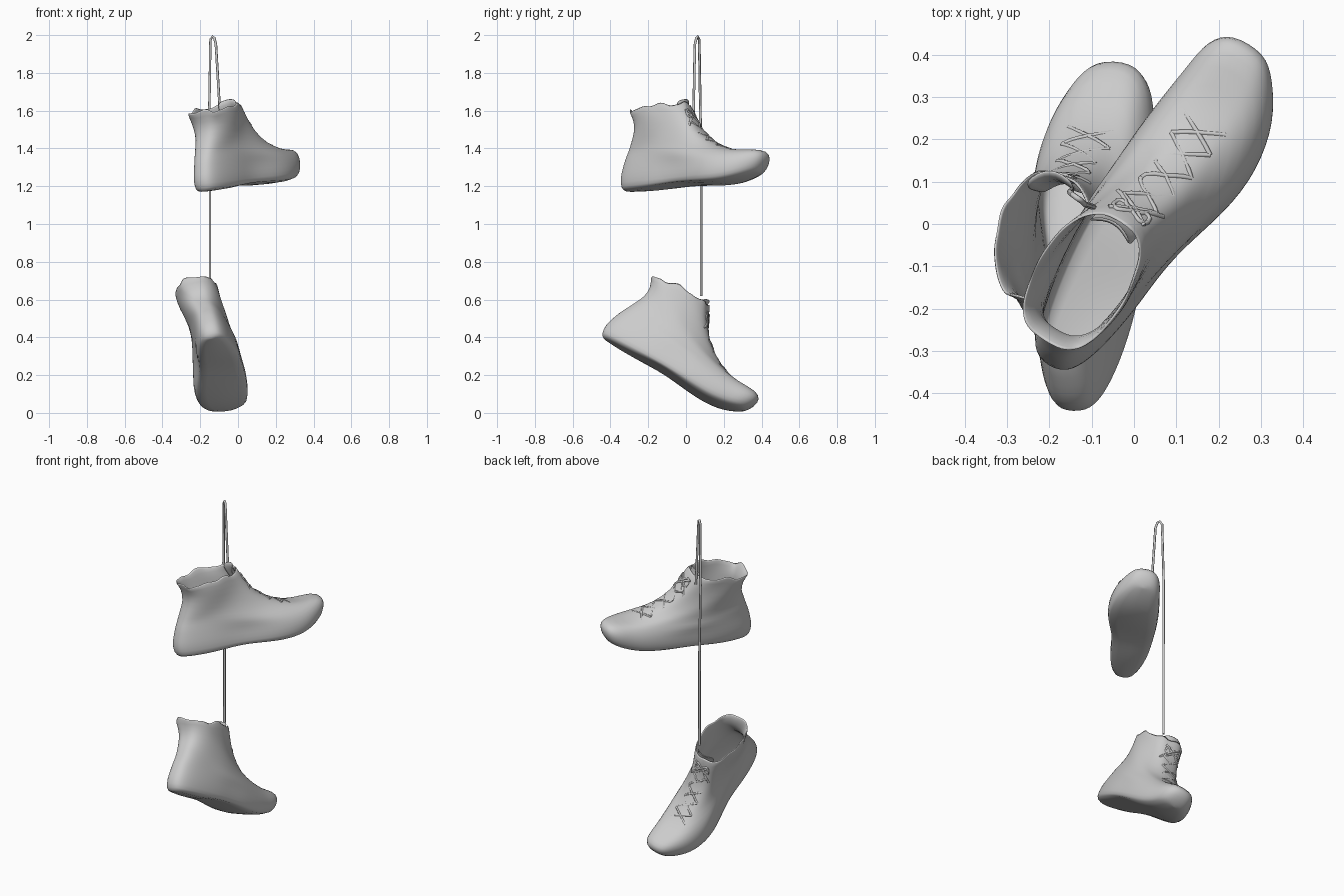
import bpy, bmesh, math
from math import sin, cos, pi, radians
from mathutils import Matrix, Vector
from mathutils.bvhtree import BVHTree

cube = bpy.data.objects.get("Cube")
if cube:
    bpy.data.objects.remove(cube, do_unlink=True)

grey = bpy.data.materials.new("canvas_grey")
grey.use_nodes = True
grey.diffuse_color = (0.6, 0.6, 0.6, 1)
grey.node_tree.nodes["Principled BSDF"].inputs["Base Color"].default_value = (0.6, 0.6, 0.6, 1)

N = 40
# Shoe outlines from sole to collar:
# heel y, heel z, front y, front z, heel half width, ball half width
RINGS = [
    (-.36, .00, .475, .00, .098, .130),
    (-.385, .015, .505, .02, .113, .150),
    (-.39, .07, .522, .06, .117, .156),
    (-.375, .12, .508, .10, .114, .150),
    (-.36, .17, .45, .135, .108, .138),
    (-.34, .21, .34, .165, .104, .122),
    (-.32, .25, .21, .215, .104, .105),
    (-.295, .31, .11, .295, .108, .102),
    (-.295, .37, .055, .38, .117, .106),
    (-.325, .42, .02, .45, .125, .112),
]


def smooth(a, b, t):
    t = max(0, min(1, (t - a) / (b - a)))
    return t * t * (3 - 2 * t)


def outline_point(level, a, side, lean):
    yb, zb, yf, zf, wh, wb = RINGS[level]
    t = (cos(a) + 1) / 2
    y = yb + (yf - yb) * t
    w = wh + (wb - wh) * smooth(.1, .8, t)
    if level < 4:
        w *= 1 - .10 * math.exp(-((t - .42) / .15) ** 2)
    x = w * math.copysign(abs(sin(a)) ** .7, sin(a))
    z = zb + (zf - zb) * t + max(0, y - .25) ** 2
    if level == 0:
        z += .018 * math.exp(-(y / .13) ** 2)
    # Soft creases round the ankle and an uneven collar edge
    if level > 4:
        x *= 1 + .05 * sin(3 * a + level * 1.9)
        z += .007 * sin(4 * a + level * 2.3)
    if level == len(RINGS) - 1:
        z += .007 * sin(7 * a) + .005 * sin(11 * a + 1)
    bend = .04 * smooth(-.1, .28, y) - .02 * smooth(.35, .5, y)
    return Vector(((x + bend) * side + lean * smooth(.1, .45, z), y, z))


def finish(name, bm, matrix, thickness):
    mesh = bpy.data.meshes.new(name)
    bm.to_mesh(mesh)
    bm.free()
    ob = bpy.data.objects.new(name, mesh)
    bpy.context.collection.objects.link(ob)
    mesh.materials.append(grey)
    for p in mesh.polygons:
        p.use_smooth = True
    ob.matrix_world = matrix
    solid = ob.modifiers.new("cloth thickness", 'SOLIDIFY')
    solid.thickness = thickness
    solid.offset = -1
    sub = ob.modifiers.new("soft surface", 'SUBSURF')
    sub.levels = sub.render_levels = 1


def cord(name, paths, radius, matrix=Matrix()):
    curve = bpy.data.curves.new(name, 'CURVE')
    curve.dimensions = '3D'
    curve.bevel_depth = radius
    curve.bevel_resolution = 1
    curve.use_fill_caps = True
    for path in paths:
        sp = curve.splines.new('POLY')
        sp.points.add(len(path) - 1)
        for p, co in zip(sp.points, path):
            p.co = (*co, 1)
    curve.materials.append(grey)
    ob = bpy.data.objects.new(name, curve)
    bpy.context.collection.objects.link(ob)
    ob.matrix_world = matrix


def shoe(prefix, side, lean, matrix):
    # Sole and upper as one lofted shell
    bm = bmesh.new()
    rows = [[bm.verts.new(outline_point(r, 2 * pi * i / N, side, lean)) for i in range(N)]
            for r in range(len(RINGS))]
    faces = []
    for lo, hi in zip(rows, rows[1:]):
        for i in range(N):
            j = (i + 1) % N
            faces.append((lo[i], hi[i], hi[j], lo[j]))
    b, h = rows[0], N // 2
    faces += [(b[0], b[1], b[-1]), (b[h - 1], b[h], b[h + 1])]
    faces += [(b[i], b[i + 1], b[N - i - 1], b[N - i]) for i in range(1, h - 1)]
    for f in faces:
        bm.faces.new(f if side > 0 else f[::-1])
    tree = BVHTree.FromBMesh(bm)
    finish(prefix + "_shoe_body", bm, matrix, .01)

    # Tongue standing up inside the collar
    bm = bmesh.new()
    spine = [(.06, .33), (.025, .40), (.0, .45), (.008, .475)]
    grid = [[bm.verts.new((u * .055 + lean * smooth(.1, .45, z),
                           y - .025 * u * u, z - .015 * u * u))
             for u in (-1, -.5, 0, .5, 1)] for y, z in spine]
    for lo, hi in zip(grid, grid[1:]):
        for i in range(4):
            bm.faces.new((lo[i], lo[i + 1], hi[i + 1], hi[i]))
    finish(prefix + "_tongue", bm, matrix, .008)

    # Crossed laces laid on the front of the shoe
    throat = [(.31, .19), (.25, .21), (.19, .25), (.14, .30), (.10, .36), (.06, .42)]

    def on_surface(x, y, z, lift=.003):
        shift = .03 * side * smooth(-.1, .28, y) + lean * smooth(.1, .45, z)
        co, normal, _, _ = tree.find_nearest(Vector((x + shift, y, z)))
        return co + normal * lift

    paths = []
    for (y0, z0), (y1, z1) in zip(throat, throat[1:]):
        for s in (-1, 1):
            paths.append([on_surface(s * .06 * (1 - t / 3), y0 + (y1 - y0) * t / 6,
                                     z0 + (z1 - z0) * t / 6) for t in range(7)])
    # Small bow and loose ends lying against the ankle
    for s in (-1, 1):
        paths.append([on_surface(s * .055 * sin(a / 2), .07, .40 + .025 * sin(a), .012)
                      for a in [pi * m / 4 for m in range(9)]])
        paths.append([on_surface(s * (.015 + .02 * m), .08, .40 - .025 * m, .008)
                      for m in range(4)])
    cord(prefix + "_laces", paths, .006, matrix)


def pose(location, yaw, pitch, roll):
    return (Matrix.Translation(location) @ Matrix.Rotation(radians(yaw), 4, 'Z')
            @ Matrix.Rotation(radians(pitch), 4, 'X') @ Matrix.Rotation(radians(roll), 4, 'Y'))


shoe("upper", 1, 0, pose((.005, -.005, 1.192), -31, 3.5, -6))
shoe("lower", -1, -.035, pose((-.08, -.13, .213), -10.5, -30, -16))

# Long lace from which both shoes hang
cord("hanging_lace", [[(-.095, .04, 1.58), (-.105, .043, 1.75), (-.117, .047, 1.95),
                       (-.125, .055, 1.985), (-.135, .062, 1.993), (-.146, .07, 1.975),
                       (-.152, .076, 1.6), (-.148, .08, 1.2), (-.148, .08, .62)]], .007)
